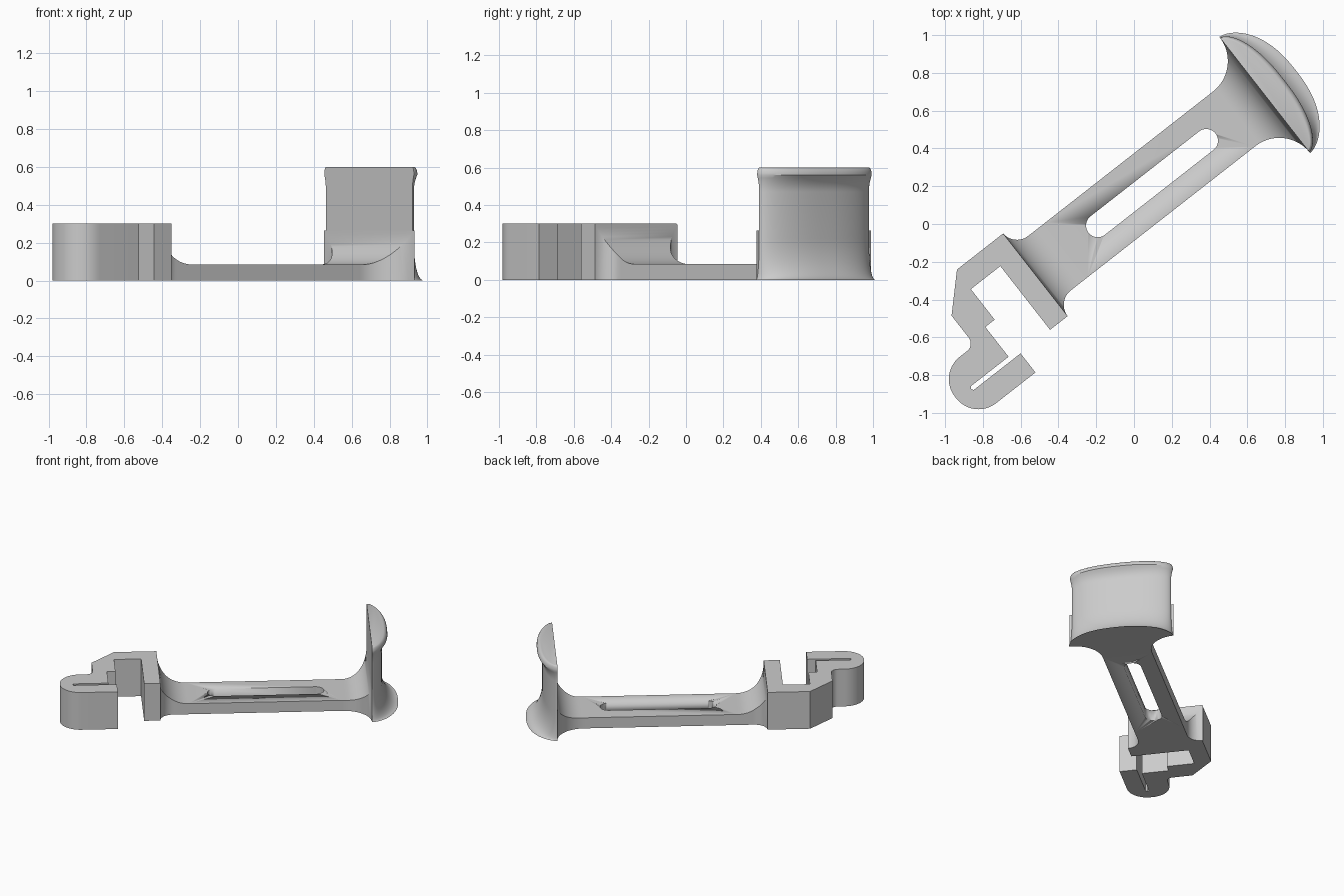
import bpy, bmesh, math
from mathutils import Matrix

cube = bpy.data.objects.get("Cube")
if cube:
    bpy.data.objects.remove(cube, do_unlink=True)

TURN = Matrix.Rotation(math.radians(38), 4, 'Z')   # whole part lies diagonally
MID = 0.112                                        # centre line of the arm
FACE, WALL = 0.966, -0.577                         # inner faces of plate and clip
THICK = 0.085

grey = bpy.data.materials.new("light_grey")
grey.use_nodes = True
grey.diffuse_color = (0.6, 0.6, 0.6, 1)
grey.node_tree.nodes["Principled BSDF"].inputs["Base Color"].default_value = (0.6, 0.6, 0.6, 1)


def finish(name, bm, angle=30):
    bmesh.ops.recalc_face_normals(bm, faces=bm.faces)
    bm.transform(TURN)
    mesh = bpy.data.meshes.new(name)
    bm.to_mesh(mesh)
    bm.free()
    mesh.materials.append(grey)
    ob = bpy.data.objects.new(name, mesh)
    bpy.context.collection.objects.link(ob)
    bpy.ops.object.select_all(action='DESELECT')
    ob.select_set(True)
    bpy.context.view_layer.objects.active = ob
    bpy.ops.object.shade_smooth_by_angle(angle=math.radians(angle))
    return ob


def loft(rings):
    bm = bmesh.new()
    loops = [[bm.verts.new(p) for p in ring] for ring in rings]
    n = len(loops[0])
    for a, b in zip(loops, loops[1:]):
        for i in range(n):
            j = (i + 1) % n
            bm.faces.new((a[i], a[j], b[j], b[i]))
    bm.faces.new(loops[0])
    bm.faces.new(loops[-1])
    return bm


def prism(points, low, high):
    return loft([[(u, v, z) for u, v in points] for z in (low, high)])


def arc(cu, cv, r, start, end, steps=12):
    angles = [math.radians(start + (end - start) * i / steps) for i in range(steps + 1)]
    return [(cu + r * math.cos(a), cv + r * math.sin(a)) for a in angles]


def fillet(t, r):
    # rise of a concave quarter round at distance t from the wall
    return r - math.sqrt(max(0, r * r - (r - t) ** 2)) if t < r else 0


# Arm: flares into the clip wall and the end plate
STEPS = 20
ease = [1 - math.cos(math.pi / 2 * i / STEPS) for i in range(STEPS + 1)]
stations = [WALL + 0.21 * e for e in ease] + [FACE - 0.21 * e for e in reversed(ease)]
sections = []
for u in stations:
    a, b = u - WALL, FACE - u
    half = 0.183 + fillet(a, 0.097) + fillet(b, 0.205)
    top = THICK + fillet(a, 0.21) + fillet(b, 0.18)
    sections.append([(u, MID - half, 0), (u, MID + half, 0),
                     (u, MID + half, top), (u, MID - half, top)])
arm = finish("arm", loft(sections))

# Long slot through the arm
slot = arc(-0.156, MID, 0.062, 90, 270, 24) + arc(0.573, MID, 0.062, -90, 90, 24)
cutter = finish("slot_cutter", prism(slot, -0.1, 0.2))
cutter.hide_render = True
cut = arm.modifiers.new("slot", 'BOOLEAN')
cut.operation = 'DIFFERENCE'
cut.solver = 'EXACT'
cut.object = cutter
bpy.context.view_layer.objects.active = arm
bpy.ops.object.modifier_move_to_index(modifier="slot", index=0)
bpy.ops.object.modifier_apply(modifier="slot")
bpy.data.objects.remove(cutter, do_unlink=True)

# End plate: flat inside, bowed and waisted outside
BASE, RIM = 0.22, 0.545
levels = []
for i in range(15):
    t = BASE * (1 - math.cos(math.pi / 2 * i / 14))
    f = fillet(t, BASE) / BASE
    levels.append((t, 0.09 + 0.12 * f, 0.37 + 0.02 * f))
levels.append((0.47, 0.09, 0.37))
for i in range(1, 7):
    f = i / 6
    levels.append((0.47 + 0.09 * f, 0.09 + 0.04 * f * f, 0.37 + 0.014 * f * f))
for i in range(1, 7):
    a = math.pi / 2 * i / 6
    levels.append((0.56 + 0.04 * math.sin(a), 0.13 - 0.03 * (1 - math.cos(a)),
                   0.384 - 0.015 * (1 - math.cos(a))))
rings = []
for z, depth, half in levels:
    ring = []
    for i in range(41):
        s = -math.cos(math.pi * i / 40)
        bow = max(0, 1 - abs(s) ** 2.4) ** 0.59
        ring.append((FACE + depth * bow, MID + half * s, z))
    rings.append(ring)
finish("end_plate", loft(rings))

# Clip: hooked bracket with a narrow slit and rounded tip
outline = [(WALL, 0.387), (WALL, -0.168), (-0.695, -0.168), (-0.695, 0.26),
           (-0.893, 0.26), (-0.893, 0.055), (-0.956, 0.055), (-0.956, -0.145),
           (-1.21, -0.145), (-1.218, -0.158), (-1.21, -0.17), (-0.895, -0.17),
           (-0.895, -0.298)]
outline += arc(-1.16, -0.148, 0.15, 270, 180)
outline += arc(-1.16, -0.136, 0.15, 180, 90)
outline += arc(-1.11, 0.064, 0.05, 270, 360, 8)
outline += [(-1.06, 0.212), (-0.887, 0.387)]
finish("clip", prism(outline, 0, 0.3))
